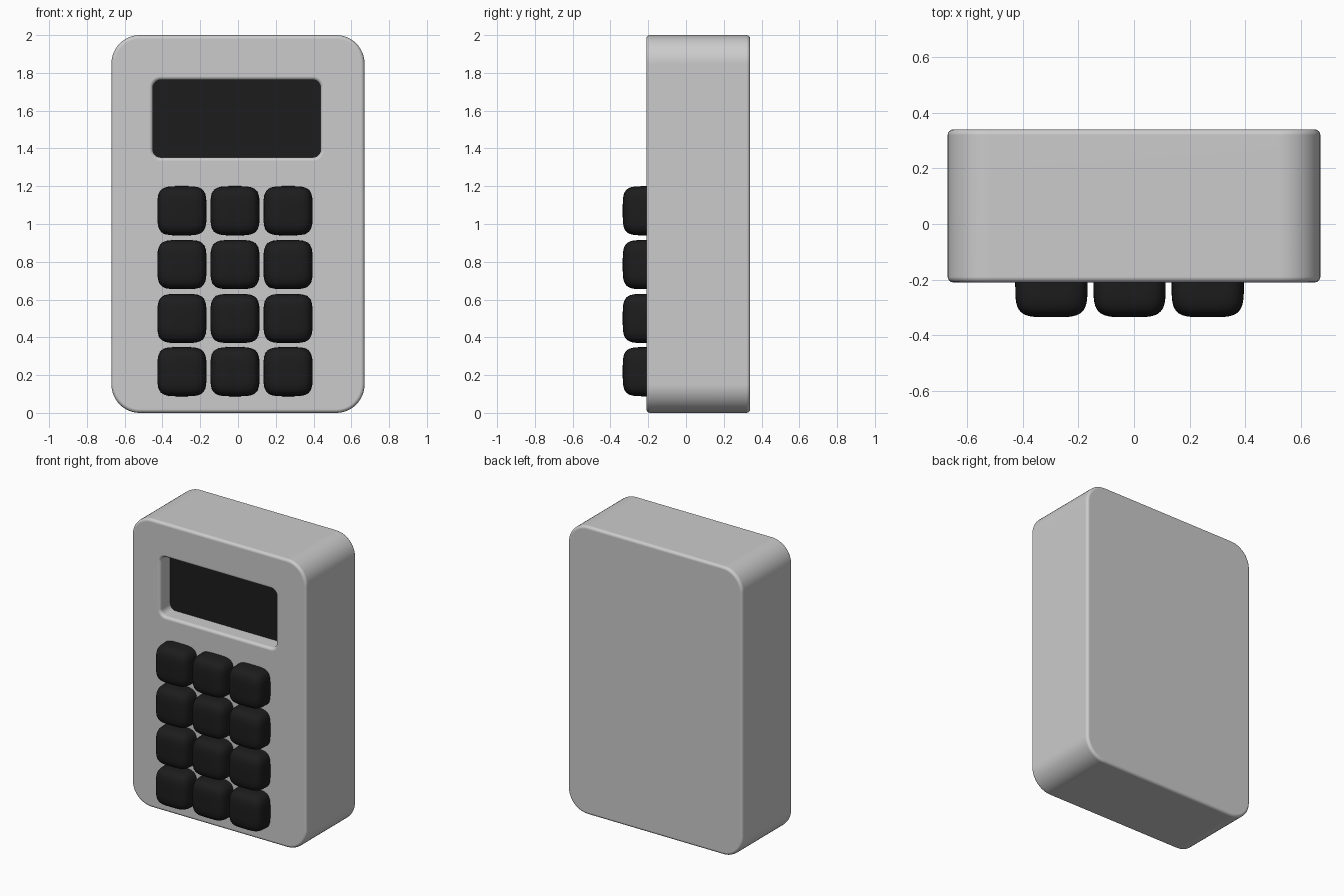
import bpy, bmesh
from math import sin, cos, pi

if "Cube" in bpy.data.objects:
    bpy.data.objects.remove(bpy.data.objects["Cube"])

dark = bpy.data.materials.new("dark_plastic")
dark.diffuse_color = (0.012, 0.012, 0.012, 1)
dark.use_nodes = True
dark.node_tree.nodes["Principled BSDF"].inputs["Base Color"].default_value = dark.diffuse_color


def add_object(name, bm):
    bmesh.ops.recalc_face_normals(bm, faces=bm.faces)
    mesh = bpy.data.meshes.new(name)
    bm.to_mesh(mesh)
    bm.free()
    obj = bpy.data.objects.new(name, mesh)
    bpy.context.collection.objects.link(obj)
    return obj


def smooth(obj, angle):
    bpy.ops.object.select_all(action='DESELECT')
    obj.select_set(True)
    bpy.context.view_layer.objects.active = obj
    bpy.ops.object.shade_smooth_by_angle(angle=angle)


def rounded_slab(name, x0, x1, y0, y1, z0, z1, r, seg):
    """Rounded rectangle in xz, extruded along y."""
    bm = bmesh.new()
    corners = [(x1 - r, z1 - r), (x0 + r, z1 - r), (x0 + r, z0 + r), (x1 - r, z0 + r)]
    ring = []
    for i, (cx, cz) in enumerate(corners):
        for k in range(seg + 1):
            a = (i + k / seg) * pi / 2
            ring.append(bm.verts.new((cx + r * cos(a), y0, cz + r * sin(a))))
    face = bm.faces.new(ring)
    ext = bmesh.ops.extrude_face_region(bm, geom=[face], use_keep_orig=True)
    moved = [v for v in ext["geom"] if isinstance(v, bmesh.types.BMVert)]
    bmesh.ops.translate(bm, verts=moved, vec=(0, y1 - y0, 0))
    return add_object(name, bm)


# Case with the display recess cut in, then softened edges
case = rounded_slab("case", -0.67, 0.67, -0.21, 0.34, 0, 2, 0.15, 12)
cutter = rounded_slab("recess_cutter", -0.45, 0.437, -0.4, -0.07, 1.353, 1.762, 0.04, 6)
cutter.hide_render = True
cut = case.modifiers.new("recess", 'BOOLEAN')
cut.operation = 'DIFFERENCE'
cut.solver = 'EXACT'
cut.object = cutter
bevel = case.modifiers.new("soft_edges", 'BEVEL')
bevel.width = 0.02
bevel.segments = 4
bevel.limit_method = 'ANGLE'
bevel.angle_limit = 0.7
bpy.context.view_layer.objects.active = case
for m in ("recess", "soft_edges"):
    bpy.ops.object.modifier_apply(modifier=m)
bpy.data.objects.remove(cutter)
smooth(case, 0.6)
weighted = case.modifiers.new("clean_shading", 'WEIGHTED_NORMAL')
weighted.keep_sharp = True

# Display panel at the bottom of the recess
screen = rounded_slab("screen", -0.452, 0.439, -0.10, -0.06, 1.351, 1.764, 0.04, 6)
screen.data.materials.append(dark)
smooth(screen, 0.6)

# Key shape: pillow-like rounded cube
bm = bmesh.new()
bmesh.ops.create_cube(bm, size=2)
bmesh.ops.subdivide_edges(bm, edges=bm.edges[:], cuts=15, use_grid_fill=True)
P = 4.3
for v in bm.verts:
    v.co /= sum(abs(c) ** P for c in v.co) ** (1 / P)
    v.co = (v.co.x * 0.13, v.co.y * 0.13, v.co.z * 0.13)
key = add_object("key", bm)
key.data.materials.append(dark)
smooth(key, 1.2)

# Keypad: four rows of three
for row, z in enumerate((1.07, 0.785, 0.5, 0.218)):
    for col, x in enumerate((-0.297, -0.016, 0.265)):
        k = key if row == col == 0 else key.copy()
        if k is not key:
            bpy.context.collection.objects.link(k)
        k.name = f"key_{row + 1}_{col + 1}"
        k.location = (x, -0.205, z)
